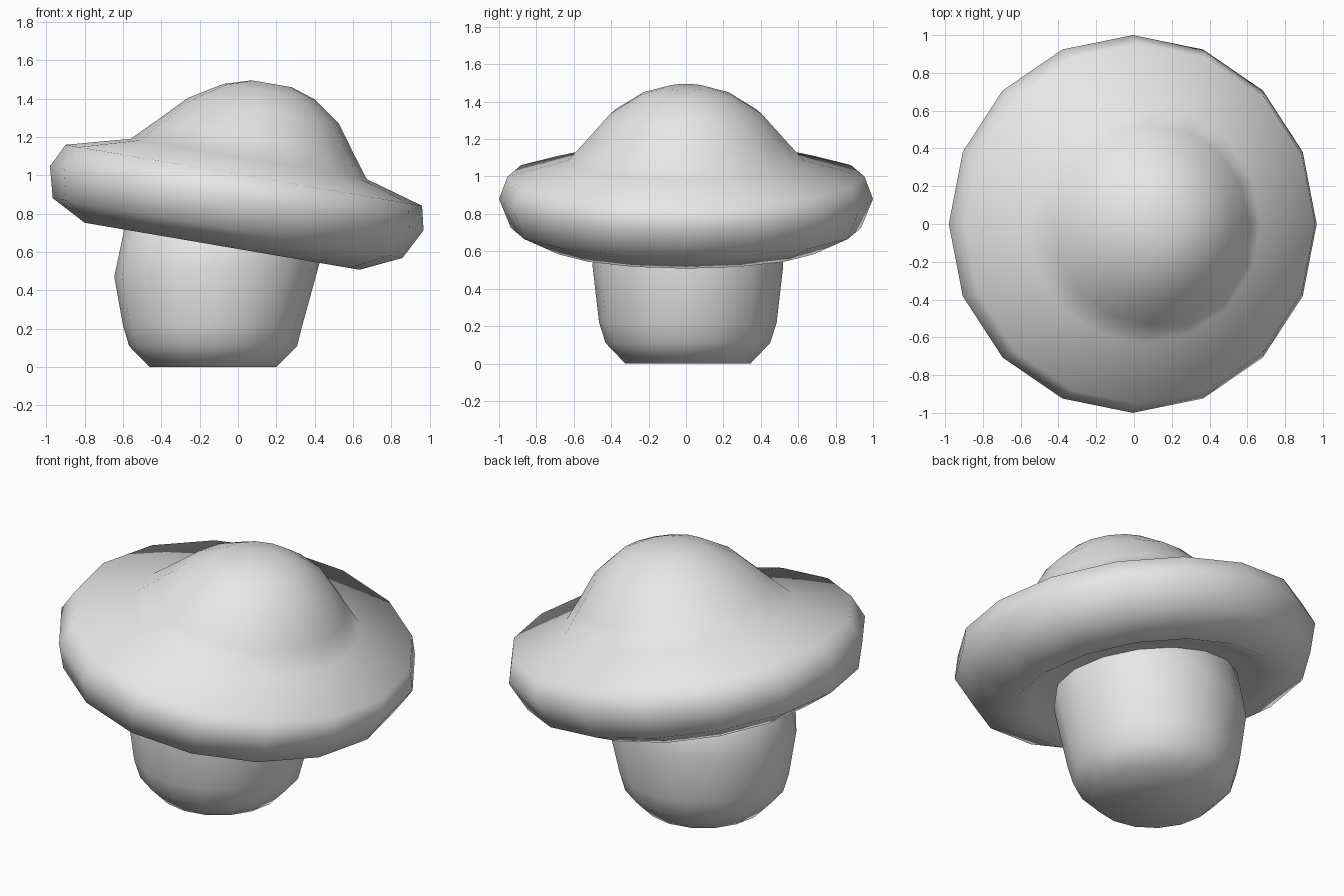
import bpy
import bmesh
import math

cube = bpy.data.objects.get("Cube")
if cube:
    bpy.data.objects.remove(cube, do_unlink=True)

SIDES = 16

# One plain grey for every part
grey = bpy.data.materials.new("light_grey")
grey.use_nodes = True
grey.diffuse_color = (0.8, 0.8, 0.8, 1)
grey.node_tree.nodes["Principled BSDF"].inputs["Base Color"].default_value = (0.8, 0.8, 0.8, 1)


def loft(name, rings):
    """Join round rings (centre x, centre y, centre z, half x, half y, slope of z along x)."""
    bm = bmesh.new()
    loops = []
    for cx, cy, cz, rx, ry, slope in rings:
        loop = []
        for i in range(SIDES):
            a = 2 * math.pi * i / SIDES
            dx = rx * math.cos(a)
            loop.append(bm.verts.new((cx + dx, cy + ry * math.sin(a), cz + slope * dx)))
        loops.append(loop)
    for low, high in zip(loops, loops[1:]):
        for i in range(SIDES):
            j = (i + 1) % SIDES
            bm.faces.new((low[i], low[j], high[j], high[i]))
    bm.faces.new(loops[0][::-1])
    bm.faces.new(loops[-1])
    bmesh.ops.recalc_face_normals(bm, faces=bm.faces[:])
    for face in bm.faces:
        face.smooth = True
    mesh = bpy.data.meshes.new(name)
    bm.to_mesh(mesh)
    bm.free()
    mesh.materials.append(grey)
    obj = bpy.data.objects.new(name, mesh)
    bpy.context.collection.objects.link(obj)
    return obj


# Stem: rounded foot, flaring upwards, closing inside the cap
loft("stem", [
    (-0.13, 0.01, 0.0, 0.33, 0.335, 0),
    (-0.13, 0.01, 0.11, 0.438, 0.44, 0),
    (-0.132, 0.01, 0.22, 0.468, 0.475, 0),
    (-0.105, 0.01, 0.525, 0.54, 0.51, 0.1),
    (-0.09, 0.01, 0.75, 0.49, 0.48, -0.06),
    (-0.06, 0.01, 0.84, 0.30, 0.30, -0.1),
])

# Cap: leaning profile of (radius, height), from the hollow underside
# over the rolled brim to the crown
profile = [
    (0.40, 0.70), (0.64, 0.665), (0.727, 0.63), (0.925, 0.725), (0.988, 0.88),
    (0.943, 1.0), (0.624, 1.085), (0.524, 1.195), (0.40, 1.335),
    (0.243, 1.435), (0.106, 1.477),
]
TILT = math.radians(9.7)
LEAN = 0.305
loft("cap", [
    (-0.275 + LEAN * h, 0, h, r * math.cos(TILT), r * 1.012, -math.tan(TILT))
    for r, h in profile
])
